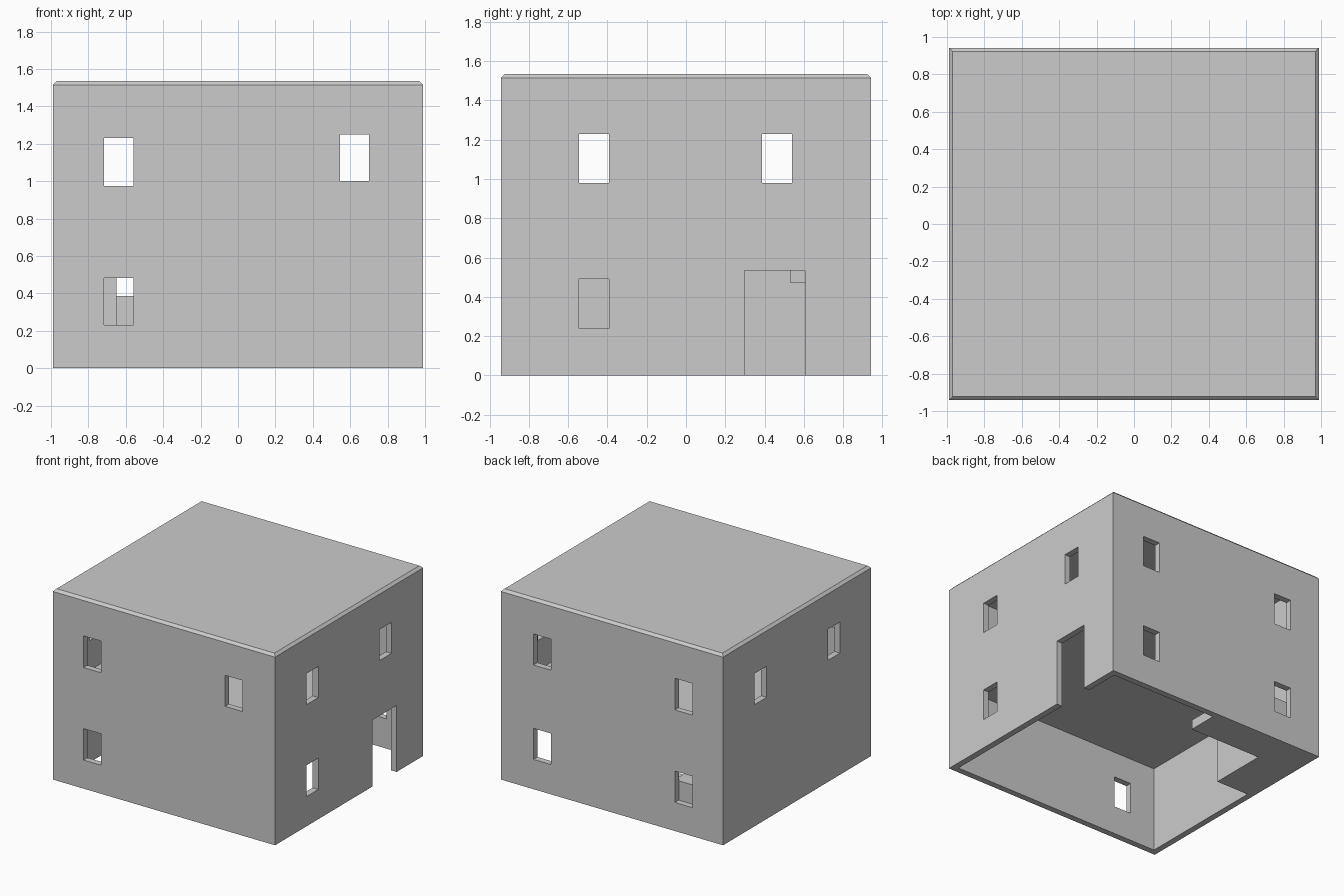
import bpy, bmesh
from mathutils import Vector

if "Cube" in bpy.data.objects:
    bpy.data.objects.remove(bpy.data.objects["Cube"])


def mesh_object(name, bm):
    bmesh.ops.recalc_face_normals(bm, faces=bm.faces)
    me = bpy.data.meshes.new(name)
    bm.to_mesh(me)
    bm.free()
    ob = bpy.data.objects.new(name, me)
    bpy.context.collection.objects.link(ob)
    return ob


def box(name, x, y, z, chamfer=0):
    bm = bmesh.new()
    bmesh.ops.create_cube(bm, size=1)
    for v in bm.verts:
        v.co = Vector([r[0] if c < 0 else r[1] for c, r in zip(v.co, (x, y, z))])
    if chamfer:
        top = [e for e in bm.edges if all(v.co.z > z[1] - 1e-4 for v in e.verts)]
        bmesh.ops.bevel(bm, geom=top, offset=chamfer, segments=1, affect='EDGES')
    return mesh_object(name, bm)


def cut(ob, *ranges):
    cutter = box("cutter", *ranges)
    cutter.hide_render = True
    mod = ob.modifiers.new("cut", 'BOOLEAN')
    mod.operation, mod.solver, mod.object = 'DIFFERENCE', 'EXACT', cutter
    bpy.context.view_layer.objects.active = ob
    bpy.ops.object.modifier_apply(modifier=mod.name)
    bpy.data.objects.remove(cutter)


def flight(name, start, end, z0, z1, steps, place, side0, side1):
    """Solid stair flight: stepped profile along start->end, extruded sideways."""
    run, rise = (end - start) / steps, (z1 - z0) / steps
    pts = [(start, 0)]
    for i in range(steps):
        z = z0 + rise * (i + 1)
        pts += [(start + run * i, z), (start + run * (i + 1), z)]
    pts.append((end, 0))
    bm = bmesh.new()
    f = bm.faces.new([bm.verts.new(place(u, side0, z)) for u, z in pts])
    ext = bmesh.ops.extrude_face_region(bm, geom=[f])["geom"]
    offset = Vector(place(0, side1, 0)) - Vector(place(0, side0, 0))
    bmesh.ops.translate(bm, verts=[g for g in ext if isinstance(g, bmesh.types.BMVert)], vec=offset)
    return mesh_object(name, bm)


W, D, H, T = 0.99, 0.942, 1.535, 0.05

# Outer shell: walls and flat roof with chamfered rim, open underneath
shell = box("house_shell", (-W, W), (-D, D), (0, H), 0.02)
cut(shell, (-W + T, W - T), (-D + T, D - T), (-0.5, H - T))

# Windows running through front and back walls
cut(shell, (-0.717, -0.56), (-2, 2), (0.975, 1.23))
cut(shell, (0.545, 0.70), (-2, 2), (1.0, 1.25))
cut(shell, (-0.717, -0.56), (-2, 2), (0.23, 0.483))
cut(shell, (0.545, 0.70), (0.5, 2), (0.24, 0.49))

# Windows through both side walls, one lower right window and the door
for y in ((-0.545, -0.392), (0.388, 0.54)):
    cut(shell, (-2, 2), y, (0.98, 1.23))
cut(shell, (0.5, 2), (-0.545, -0.392), (0.24, 0.492))
cut(shell, (0.5, 2), (0.297, 0.605), (-0.5, 0.535))

# Upper floor slab with stairwell
X, Y, E = W - T, D - T, 0.002
slab = box("upper_floor", (-X - E, X + E), (-Y - E, Y + E), (0.69, 0.74))
cut(slab, (-X, -0.65), (0.18, Y), (0.5, 1))
cut(slab, (-X, -0.30), (0.65, Y), (0.5, 1))

# L-shaped solid stairs in the back left corner
flight("lower_flight", -0.01, -0.65, 0, 0.385, 5, lambda u, s, z: (u, s, z), 0.65, Y)
box("stair_landing", (-X, -0.65), (0.65, Y), (0, 0.385))
flight("upper_flight", 0.65, 0.18, 0.385, 0.74, 4, lambda u, s, z: (s, u, z), -X, -0.65)
